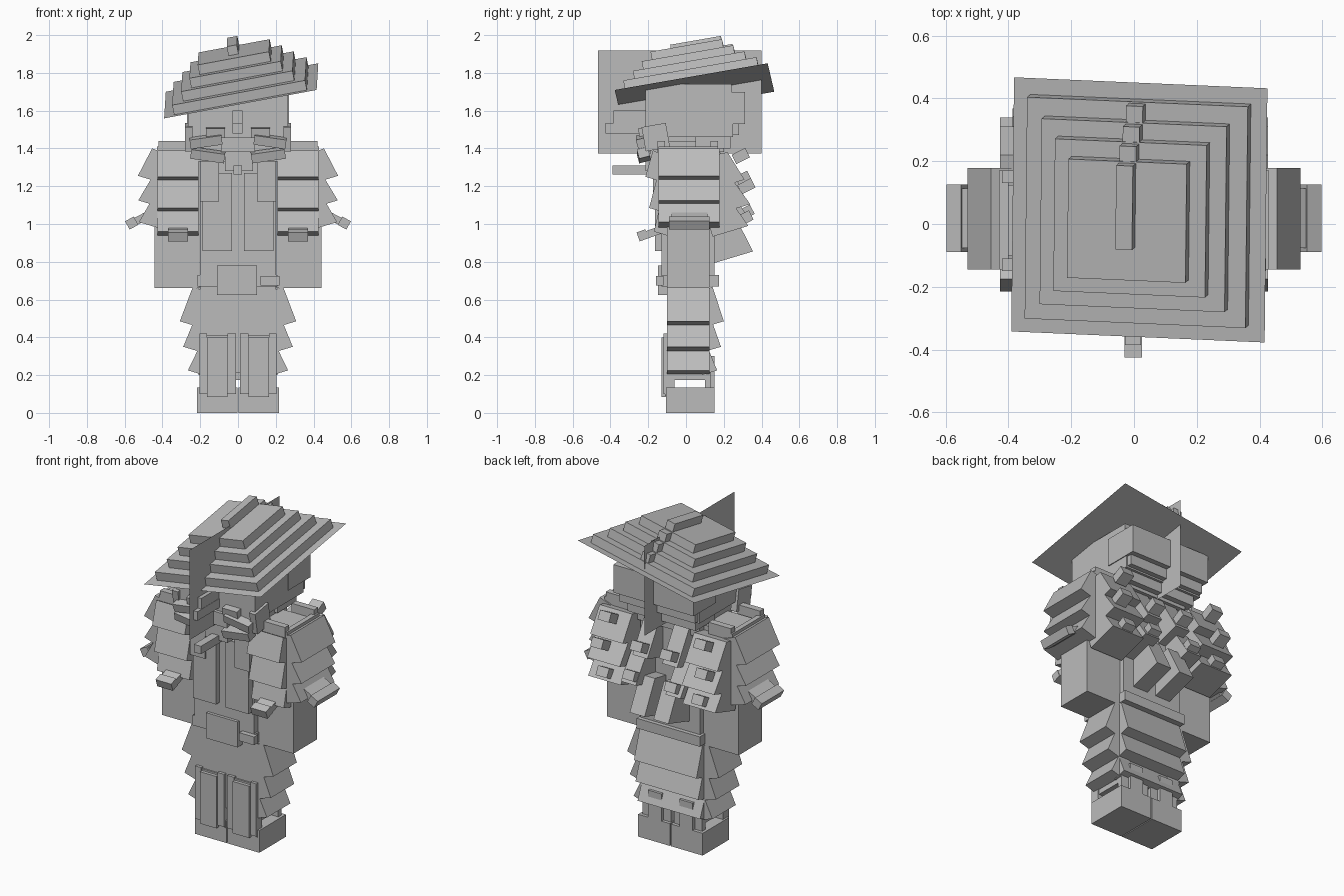
import bpy, math
from mathutils import Matrix, Vector

mat = bpy.data.materials.new("stone_grey")
mat.diffuse_color = (0.5, 0.5, 0.5, 1)


def mesh(name, verts, faces):
    me = bpy.data.meshes.new(name)
    me.from_pydata(verts, [], faces)
    me.materials.append(mat)
    ob = bpy.data.objects.new(name, me)
    bpy.context.collection.objects.link(ob)
    return ob


FACES = [(0, 3, 2, 1), (4, 5, 6, 7), (0, 1, 5, 4), (1, 2, 6, 5), (2, 3, 7, 6), (3, 0, 4, 7)]


def box(name, x, y, z, matrix=None):
    """Box from (min, max) pairs, optionally placed by a matrix."""
    v = [Vector((a, b, c)) for c in z for a, b in
         ((x[0], y[0]), (x[1], y[0]), (x[1], y[1]), (x[0], y[1]))]
    if matrix:
        v = [matrix @ p for p in v]
    return mesh(name, v, FACES)


def pair(name, x, y, z):
    """Box and its mirror image across x."""
    box(name + "_right", x, y, z)
    box(name + "_left", (-x[1], -x[0]), y, z)


def rbox(name, centre, size, rx=0, ry=0, rz=0):
    """Rotated box, angles in degrees."""
    m = (Matrix.Translation(centre) @ Matrix.Rotation(math.radians(rz), 4, 'Z')
         @ Matrix.Rotation(math.radians(ry), 4, 'Y') @ Matrix.Rotation(math.radians(rx), 4, 'X'))
    h = [(-s / 2, s / 2) for s in size]
    return box(name, h[0], h[1], h[2], m)


def scale(name, side, span, r, top, bottom, flare=0.07, depth=0.12):
    """Overlapping flared panel; its bottom edge kicks out to distance r."""
    prof = [(r - flare, top), (r, bottom), (r - depth, bottom - depth * 0.3),
            (r - depth - flare * 0.5, top - 0.03)]

    def put(a, q):
        d, z = q
        return {'R': (d, a, z), 'L': (-d, a, z), 'F': (a, -d, z), 'B': (a, d, z)}[side]
    v = [put(a, q) for a in span for q in prof]
    ob = mesh(name, v, FACES)
    if side in 'LB':
        ob.data.flip_normals()


# feet and lower legs
pair("foot", (0.003, 0.217), (-0.105, 0.15), (0, 0.135))
pair("shin_wrap", (0.01, 0.205), (-0.11, -0.062), (0.09, 0.41))
pair("shin_plate", (0.055, 0.165), (-0.13, -0.1), (0.085, 0.4))
pair("shin_edge_outer", (0.165, 0.205), (-0.118, -0.1), (0.1, 0.42))
pair("shin_edge_inner", (0.01, 0.055), (-0.118, -0.1), (0.1, 0.42))
pair("heel_wrap", (0.01, 0.2), (0.1, 0.13), (0.13, 0.3))
pair("heel_slat", (0.06, 0.15), (0.12, 0.15), (0.1, 0.3))
box("legs", (-0.2, 0.2), (-0.1, 0.12), (0.21, 0.72))
box("leg_bottom", (-0.2, 0.2), (-0.062, 0.1), (0.175, 0.22))

# tiered skirt
for i, (rs, rb, t, b) in enumerate([(0.265, 0.165, 0.37, 0.225), (0.29, 0.185, 0.52, 0.35),
                                    (0.308, 0.2, 0.67, 0.485)]):
    for s in 'RL':
        scale(f"skirt_side_{s}_{i}", s, (-0.1, 0.125), rs, t, b, 0.07, 0.1)
    scale(f"skirt_back_{i}", 'B', (-0.21, 0.21), rb, t, b, 0.06, 0.08)

# belt and buckle
box("belt", (-0.215, 0.21), (-0.13, 0.175), (0.67, 0.73))
box("buckle", (-0.11, 0.1), (-0.148, -0.1), (0.625, 0.78))
rbox("belt_knot", (0.17, -0.14, 0.7), (0.1, 0.04, 0.05))

# torso and jacket
box("torso", (-0.2, 0.2), (-0.105, 0.125), (0.7, 1.42))
box("jacket", (-0.2, 0.2), (-0.13, 0.15), (0.73, 1.4))
pair("lapel", (0.032, 0.187), (-0.165, -0.12), (0.857, 1.27))
pair("lapel_outer", (0.1, 0.2), (-0.175, -0.12), (1.12, 1.4))
box("collar", (-0.21, 0.21), (-0.19, 0.17), (1.33, 1.44))
box("chin_wrap", (-0.07, 0.08), (-0.215, -0.15), (1.28, 1.42))

# arms with tiered sleeves
pair("arm", (0.205, 0.442), (-0.1, 0.125), (0.66, 1.39))
pair("shoulder_front", (0.27, 0.42), (-0.15, -0.11), (1.36, 1.44))
pair("shoulder_back", (0.27, 0.42), (0.13, 0.17), (1.36, 1.44))
pair("shoulder_outer", (0.4, 0.43), (-0.145, 0.17), (1.34, 1.41))
for s, sx in (('R', 1), ('L', -1)):
    span = (0.208, 0.427) if sx > 0 else (-0.427, -0.208)
    for i, (ro, rf, t, b, bf) in enumerate([(0.53, 0.215, 1.4, 1.255, 1.25),
                                            (0.528, 0.195, 1.25, 1.125, 1.085),
                                            (0.525, 0.17, 1.14, 1.01, 0.96)]):
        scale(f"sleeve_outer_{s}_{i}", s, (-0.145, 0.178), ro, t, b, 0.075, 0.12)
        scale(f"sleeve_front_{s}_{i}", 'F', span, rf, t - 0.01, bf, 0.04, 0.08)
        scale(f"sleeve_back_{s}_{i}", 'B', span, (0.31, 0.34, 0.33)[i], t - 0.02,
              b - 0.02, 0.09, 0.19)
    # cuff tabs
    rbox(f"cuff_tab_outer_{s}", (sx * 0.563, 0.018, 1.005), (0.052, 0.215, 0.05), ry=sx * 28)
    rbox(f"cuff_link_outer_{s}", (sx * 0.51, 0.018, 1.03), (0.09, 0.19, 0.04), ry=sx * 28)
    rbox(f"cuff_tab_front_{s}", (sx * 0.318, -0.23, 0.94), (0.105, 0.05, 0.05), rx=20)
    rbox(f"cuff_strip_front_{s}", (sx * 0.318, -0.16, 0.96), (0.1, 0.13, 0.04), rx=20)
    # back tufts with knobs
    scale(f"back_tuft_upper_{s}", 'B', sorted((sx * 0.05, sx * 0.15)), 0.3, 1.38, 1.18, 0.12, 0.2)
    scale(f"back_tuft_middle_{s}", 'B', sorted((sx * 0.1, sx * 0.2)), 0.34, 1.2, 1.02, 0.12, 0.22)
    scale(f"back_tuft_lower_{s}", 'B', sorted((sx * 0.03, sx * 0.13)), 0.355, 1.05, 0.855, 0.1, 0.22)
    for i, (x, y, z) in enumerate([(0.32, 0.29, 1.36), (0.1, 0.3, 1.24), (0.35, 0.32, 1.2),
                                   (0.14, 0.315, 1.06), (0.32, 0.31, 1.03)]):
        rbox(f"tuft_knob_{s}_{i}", (sx * x, y, z), (0.075, 0.08, 0.055), rx=27)

# head and layered hair
box("head", (-0.265, 0.265), (-0.215, 0.25), (1.46, 1.68))
box("head_crown", (0, 0.265), (-0.215, 0.24), (1.6, 1.74))
box("neck", (-0.2, 0.2), (-0.17, 0.2), (1.38, 1.48))
box("hair_upper", (-0.27, 0.27), (0.1, 0.312), (1.53, 1.7))
box("hair_middle", (-0.255, 0.255), (0.08, 0.28), (1.47, 1.56))
box("hair_lower", (-0.23, 0.23), (0.05, 0.235), (1.4, 1.49))

# face: nose, pipe, cheek pieces and brow wraps
box("nose", (-0.03, 0.025), (-0.425, -0.2), (1.48, 1.535))
box("nose_bridge", (-0.028, 0.023), (-0.385, -0.2), (1.53, 1.6))
box("pipe", (-0.025, 0.022), (-0.388, -0.15), (1.262, 1.31))
box("mouth_guard", (-0.09, 0.09), (-0.235, -0.17), (1.38, 1.46))
for sx in (1, -1):
    rbox(f"cheek_lower_{sx}", (sx * 0.16, -0.225, 1.365), (0.18, 0.06, 0.05), ry=-sx * 8, rx=15)
    rbox(f"cheek_upper_{sx}", (sx * 0.17, -0.23, 1.44), (0.17, 0.06, 0.05), ry=sx * 8, rx=15)
    rbox(f"eye_guard_{sx}", (sx * 0.12, -0.225, 1.485), (0.1, 0.05, 0.05), rx=10)
    rbox(f"temple_{sx}", (sx * 0.26, -0.16, 1.46), (0.04, 0.13, 0.13), rx=10)

# thin upright crest sheet
mesh("crest_sheet", [(0, -0.465, 1.372), (0, 0.4, 1.372), (0, 0.4, 1.918), (0, -0.465, 1.918)],
     [(0, 1, 2, 3)])

# tilted stepped hat
u = Vector((0.805, -0.035, 0.15)).normalized()
n = u.cross(Vector((0.007, 0.805, 0.14))).normalized()
v = n.cross(u)
hat = Matrix.Translation((0.017, 0.045, 1.705)) @ Matrix((u, v, n)).transposed().to_4x4()
mesh("hat_brim", [hat @ Vector((a * 0.411, b * 0.411, 0)) for a, b in
                  ((-1, -1), (1, -1), (1, 1), (-1, 1))], [(0, 1, 2, 3)])
step = 0.053
for i, h in enumerate((0.358, 0.3, 0.246, 0.192)):
    box(f"hat_step_{i}", (-h, h), (-h, h), (i * step, (i + 1) * step), hat)
    front = -0.085 if i == 3 else 0.1
    box(f"hat_ridge_{i}", (-0.027, 0.027), (front, h - 0.005),
        ((i + 1) * step, (i + 2) * step - 0.003), hat)
